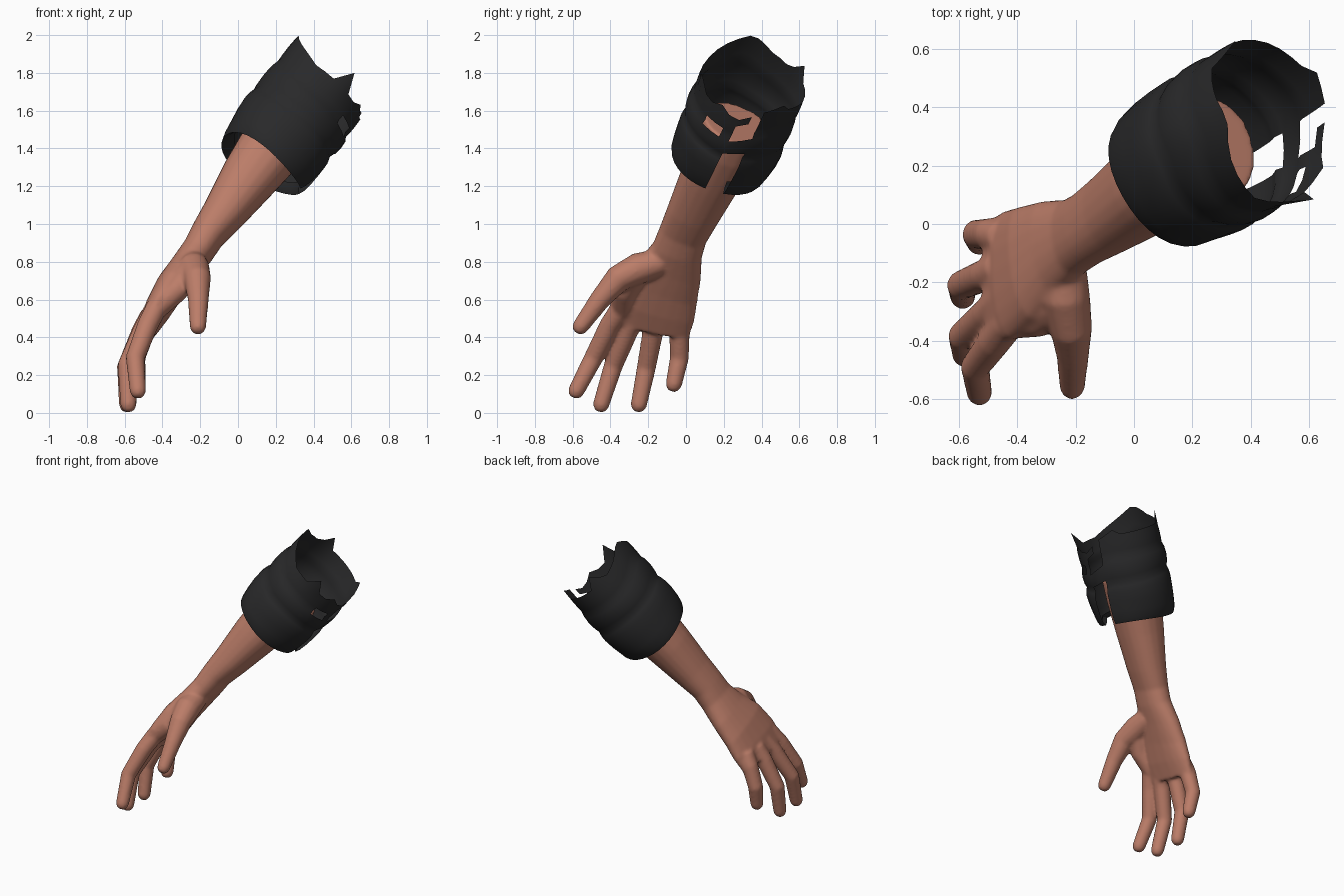
import bpy, bmesh, math
from mathutils import Vector as V

if "Cube" in bpy.data.objects:
    bpy.data.objects.remove(bpy.data.objects["Cube"])


def material(name, col):
    m = bpy.data.materials.new(name)
    m.diffuse_color = (*col, 1)
    m.use_nodes = True
    m.node_tree.nodes["Principled BSDF"].inputs["Base Color"].default_value = m.diffuse_color
    return m


skin = material("warm brown skin", (0.50, 0.205, 0.14))
cloth = material("black cloth", (0.022, 0.022, 0.023))


def make(name, bm, mat):
    me = bpy.data.meshes.new(name)
    bm.to_mesh(me)
    bm.free()
    me.materials.append(mat)
    me.shade_smooth()
    ob = bpy.data.objects.new(name, me)
    bpy.context.collection.objects.link(ob)
    return ob


def loft(bm, sections, hint, sides=20, e=0.9):
    """Closed tube through (centre, half width, half thickness)."""
    pts = [V(s[0]) for s in sections]
    rings = []
    for i, (c, hw, ht) in enumerate(sections):
        d = (pts[min(i + 1, len(pts) - 1)] - pts[max(i - 1, 0)]).normalized()
        w = (V(hint) - d * d.dot(V(hint))).normalized()
        n = d.cross(w)
        ring = []
        for k in range(sides):
            a = 2 * math.pi * k / sides
            ca, sa = math.cos(a), math.sin(a)
            ring.append(bm.verts.new(pts[i] + w * hw * math.copysign(abs(ca) ** e, ca)
                                     + n * ht * math.copysign(abs(sa) ** e, sa)))
        rings.append(ring)
    for a, b in zip(rings, rings[1:]):
        for k in range(sides):
            bm.faces.new((a[k], a[k - 1], b[k - 1], b[k]))
    bm.faces.new(rings[0])
    bm.faces.new(rings[-1][::-1])


def digit(bm, path, radii):
    """Finger or thumb with a rounded tip."""
    secs = [(p, r, r) for p, r in zip(path, radii)]
    end, r = V(path[-1]), radii[-1]
    d = (end - V(path[-2])).normalized()
    secs += [(end + d * r * 0.45, r * 0.85, r * 0.85), (end + d * r * 0.85, r * 0.5, r * 0.5)]
    loft(bm, secs, (0, 1, -0.2), 14, 1)


# Forearm, wrist and palm
bm = bmesh.new()
loft(bm, [((0.265, 0.27, 1.53), 0.185, 0.18),
          ((0.18, 0.215, 1.41), 0.18, 0.175),
          ((0.05, 0.125, 1.235), 0.16, 0.15),
          ((-0.08, 0.035, 1.05), 0.14, 0.115),
          ((-0.16, -0.015, 0.945), 0.13, 0.095),
          ((-0.21, -0.045, 0.86), 0.135, 0.088),
          ((-0.285, -0.08, 0.76), 0.17, 0.083),
          ((-0.36, -0.135, 0.66), 0.21, 0.08),
          ((-0.425, -0.175, 0.55), 0.23, 0.07),
          ((-0.482, -0.20, 0.445), 0.222, 0.05)], (0, 1, -0.2))

# Four fingers
for path in (
    [(-0.43, -0.34, 0.56), (-0.48, -0.405, 0.46), (-0.545, -0.49, 0.29), (-0.53, -0.582, 0.115)],
    [(-0.45, -0.25, 0.53), (-0.50, -0.305, 0.44), (-0.588, -0.385, 0.25), (-0.58, -0.45, 0.042)],
    [(-0.46, -0.15, 0.52), (-0.51, -0.175, 0.43), (-0.592, -0.21, 0.24), (-0.587, -0.25, 0.042)],
    [(-0.45, -0.045, 0.51), (-0.495, -0.035, 0.43), (-0.54, -0.035, 0.29), (-0.53, -0.065, 0.15)],
):
    digit(bm, path, (0.058, 0.056, 0.051, 0.044))

# Thumb with its fleshy base
digit(bm, [(-0.235, -0.13, 0.80), (-0.235, -0.25, 0.765), (-0.215, -0.36, 0.71),
           (-0.21, -0.455, 0.60), (-0.212, -0.56, 0.455)], (0.07, 0.085, 0.073, 0.056, 0.044))

# Web between thumb and index finger
digit(bm, [(-0.26, -0.27, 0.74), (-0.33, -0.325, 0.645), (-0.435, -0.335, 0.55)], (0.07, 0.065, 0.06))
bmesh.ops.recalc_face_normals(bm, faces=bm.faces)
arm = make("forearm_and_hand", bm, skin)
rm = arm.modifiers.new("blend", "REMESH")
rm.mode = "VOXEL"
rm.voxel_size = 0.01
rm.use_smooth_shade = True
sm = arm.modifiers.new("soften", "SMOOTH")
sm.factor = 0.5
sm.iterations = 10

# Torn rolled sleeve: rings about the forearm axis
axis = V((0.55, 0.37, 0.75)).normalized()
u = (V((1, 0, 0)) - axis * axis.x).normalized()
v = axis.cross(u)
origin = V((-0.22, -0.05, 0.88)) + u * 0.022
N = 32
rim_t = (1.10, 1.21, 1.20, 1.20, 1.20, 1.20, 1.23, 1.29, 1.20, 1.12, 1.11, 1.10)
rim_r = (0.29, 0.26, 0.25, 0.26, 0.265, 0.255, 0.24, 0.255, 0.285, 0.30, 0.305, 0.30)
spikes = {27: (0.09, 0.04), 13: (0.03, -0.01), 12: (0.08, 0.0), 4: (0.03, 0.0), 30: (0.03, 0.0)}


def cyc(table, ang):
    x = ang / (2 * math.pi) * len(table)
    i = int(x)
    return table[i % len(table)] * (1 - x + i) + table[(i + 1) % len(table)] * (x - i)


# (fraction along sleeve, radius); the first rows are the turned-in hem
rows = [(0.10, 0.22), (0.03, 0.232), (0.0, 0.25), (0.05, 0.263), (0.15, 0.274), (0.27, 0.284),
        (0.38, 0.289), (0.44, 0.284), (0.48, 0.277), (0.54, 0.288), (0.62, 0.294),
        (0.71, 0.292), (0.76, 0.283), (0.82, 0.287), (0.91, 0.29), (1.0, 0.29)]
bm = bmesh.new()
grid = []
for f, r in rows:
    ring = []
    for j in range(N):
        a = 2 * math.pi * j / N
        dt, dr = spikes.get(j, (0, 0)) if f == 1 else (0, 0)
        t = 0.59 + (cyc(rim_t, a) - 0.59) * f + dt
        t += 0.015 * math.sin(2 * a + 7 * f) * (1 - f)
        rad = r + (cyc(rim_r, a) - 0.29) * f ** 1.5 + dr + 0.005 * math.sin(3 * a + 9 * f) * (1 - f)
        ring.append(bm.verts.new(origin + axis * t + (u * math.cos(a) + v * math.sin(a)) * rad))
    grid.append(ring)


def torn(i, j):
    f = (rows[i][0] + rows[i + 1][0]) / 2
    if f < 0.53 or i < 3:
        return j in (0, 1)                      # lower slit
    if f < 0.70:
        return False                            # strip bridging the slit
    if j in (29, 30):
        return f < 0.80                         # small side hole
    return j == 1 or (j == 0 and f < 0.9)       # notch up to the rim


for i in range(len(rows) - 1):
    for j in range(N):
        if not torn(i, j):
            k = (j + 1) % N
            bm.faces.new((grid[i][j], grid[i][k], grid[i + 1][k], grid[i + 1][j]))
bmesh.ops.delete(bm, geom=[p for p in bm.verts if not p.link_faces], context="VERTS")
sleeve = make("torn_sleeve", bm, cloth)
sleeve.data.set_sharp_from_angle(angle=math.radians(45))
